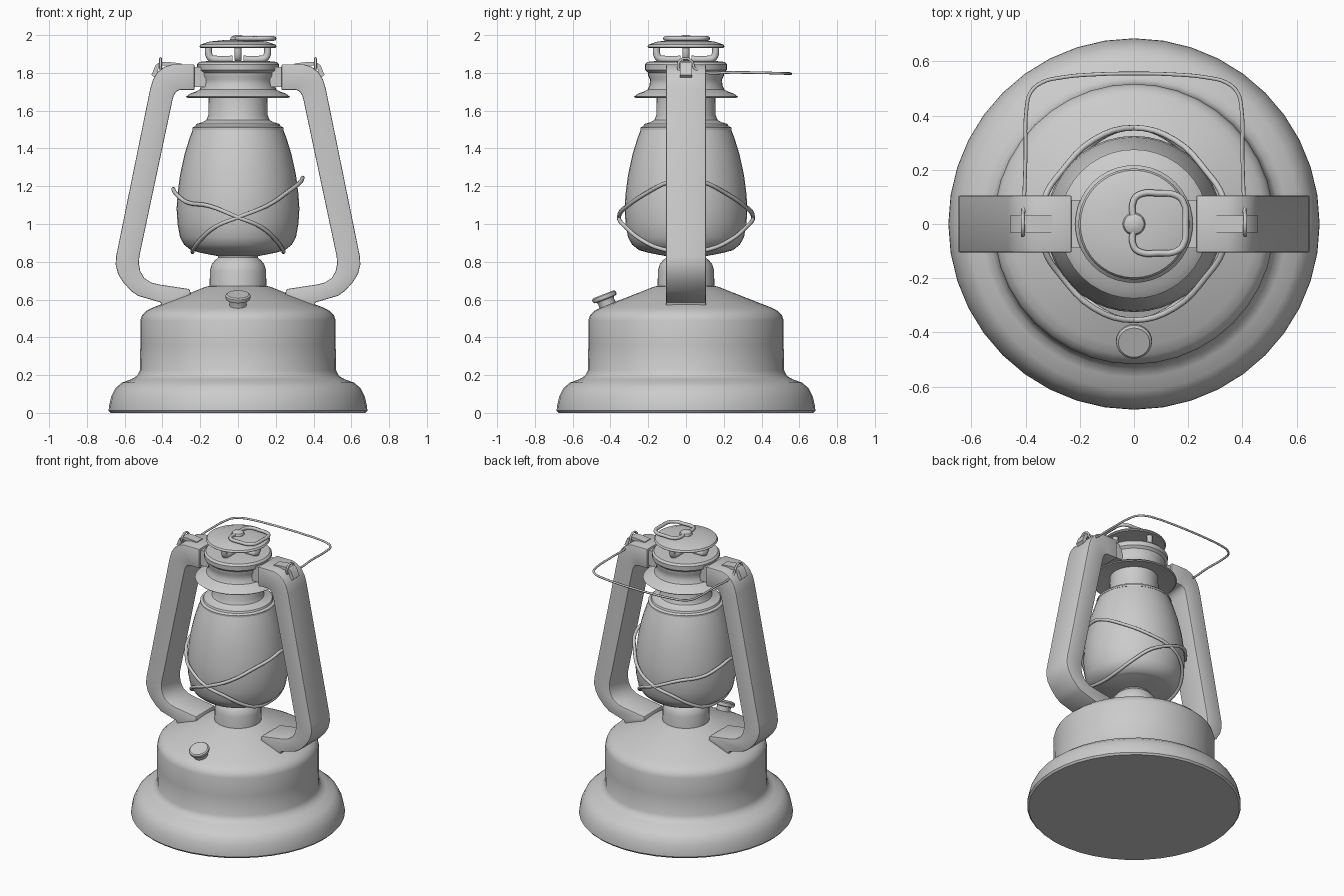
import bpy, bmesh
from math import sin, cos, pi, atan2
from mathutils import Matrix, Vector


def finish(name, bm, angle=0.6, mirror=False, bevel=0):
    bmesh.ops.remove_doubles(bm, verts=bm.verts, dist=1e-5)
    bmesh.ops.recalc_face_normals(bm, faces=bm.faces)
    if bevel:
        edges = [e for e in bm.edges if len(e.link_faces) == 2 and e.calc_face_angle() > 1.2]
        bmesh.ops.bevel(bm, geom=edges, offset=bevel, segments=2, affect='EDGES', profile=0.5)
    me = bpy.data.meshes.new(name)
    bm.to_mesh(me)
    bm.free()
    ob = bpy.data.objects.new(name, me)
    bpy.context.collection.objects.link(ob)
    shade(ob, angle)
    if mirror:
        ob.modifiers.new("mirror", 'MIRROR')
    return ob


def shade(ob, angle=0.6):
    bpy.ops.object.select_all(action='DESELECT')
    ob.select_set(True)
    bpy.context.view_layer.objects.active = ob
    bpy.ops.object.shade_smooth_by_angle(angle=angle)


def lathe(name, profile, n=40, matrix=None):
    bm = bmesh.new()
    rings = [[bm.verts.new((r * cos(2 * pi * i / n), r * sin(2 * pi * i / n), z))
              for i in range(n)] for r, z in profile if r > 0]
    for a, b in zip(rings, rings[1:]):
        for i in range(n):
            bm.faces.new((a[i], a[(i + 1) % n], b[(i + 1) % n], b[i]))
    bm.faces.new(rings[0])
    bm.faces.new(rings[-1])
    if matrix:
        bm.transform(matrix)
    return finish(name, bm)


def strap(name, outer, inner, w, bevel=0):
    # Rectangular bar lofted between two x-z outlines, mirrored to the other side
    bm = bmesh.new()
    secs = [[bm.verts.new(p) for p in ((o[0], -w, o[1]), (o[0], w, o[1]), (i[0], w, i[1]), (i[0], -w, i[1]))]
            for o, i in zip(outer, inner)]
    for a, b in zip(secs, secs[1:]):
        for k in range(4):
            bm.faces.new((a[k], a[(k + 1) % 4], b[(k + 1) % 4], b[k]))
    bm.faces.new(secs[0])
    bm.faces.new(secs[-1])
    return finish(name, bm, mirror=True, bevel=bevel)


def wire(name, pts, r, closed=False, res=4):
    cu = bpy.data.curves.new(name, 'CURVE')
    cu.dimensions = '3D'
    cu.bevel_depth = r
    cu.bevel_resolution = 2
    cu.use_fill_caps = True
    cu.resolution_u = res
    sp = cu.splines.new('BEZIER')
    sp.bezier_points.add(len(pts) - 1)
    sp.use_cyclic_u = closed
    for b, p in zip(sp.bezier_points, pts):
        b.co = p
        b.handle_left_type = b.handle_right_type = 'AUTO'
    ob = bpy.data.objects.new(name, cu)
    bpy.context.collection.objects.link(ob)
    bpy.ops.object.select_all(action='DESELECT')
    ob.select_set(True)
    bpy.context.view_layer.objects.active = ob
    bpy.ops.object.convert(target='MESH')
    shade(bpy.context.object, 0.9)
    return bpy.context.object


# Fuel tank with flared foot
lathe("fuel_tank", [(.675, 0), (.685, .012), (.683, .035), (.672, .085), (.65, .13), (.615, .16), (.565, .178),
                    (.535, .195), (.52, .225), (.517, .36), (.517, .49), (.508, .518), (.485, .54), (.45, .558),
                    (.17, .668), (.15, .672)])
# Burner and globe plate
lathe("burner", [(.155, .64), (.15, .68), (.149, .75), (.14, .785), (.12, .81), (.105, .822), (.105, .83),
                 (.15, .838), (.2, .848), (.235, .858), (.24, .866)])
# Glass globe
lathe("globe", [(.225, .855), (.25, .862), (.285, .89), (.307, .93), (.32, 1.0), (.325, 1.08), (.32, 1.16),
                (.307, 1.26), (.283, 1.37), (.255, 1.46), (.238, 1.503)])
# Collar above the globe
lathe("globe_collar", [(.242, 1.498), (.242, 1.51), (.225, 1.518), (.22, 1.53), (.19, 1.538), (.168, 1.55),
                       (.157, 1.575), (.155, 1.69)])
# Chimney hood
lathe("chimney_hood", [(.155, 1.69), (.268, 1.668), (.275, 1.674), (.25, 1.692), (.225, 1.7), (.203, 1.712),
                       (.193, 1.735), (.19, 1.765), (.2, 1.785), (.2, 1.8), (.216, 1.815), (.217, 1.845),
                       (.205, 1.858), (.165, 1.862)])
# Rain cap on four bent posts
lathe("rain_cap", [(.15, 1.935), (.198, 1.932), (.205, 1.938), (.198, 1.95), (.15, 1.966), (.08, 1.973), (.02, 1.975)])
for k in range(4):
    a = k * pi / 2
    wire("cap_post", [(r * cos(a), r * sin(a), z) for r, z in
                      ((.155, 1.945), (.155, 1.9), (.143, 1.878), (.115, 1.872), (.03, 1.872))], .019)
# Lifting ring and its knob
wire("lifting_ring", [(0, .09, 1.982), (.03, .112, 1.982), (.09, .113, 1.982), (.15, .108, 1.982), (.18, .085, 1.982),
                      (.19, 0, 1.982), (.18, -.08, 1.982), (.15, -.103, 1.982), (.09, -.107, 1.982),
                      (.03, -.106, 1.982), (0, -.085, 1.982), (0, 0, 1.982)], .012, True)
lathe("ring_knob", [(.038, 1.965), (.042, 1.977), (.037, 1.99), (.022, 1.998), (.008, 2.0)], 20)

# Side air tubes
outer = [(.23, 1.845), (.35, 1.845), (.39, 1.832), (.425, 1.805), (.45, 1.765), (.465, 1.715), (.645, .83),
         (.648, .785), (.635, .735), (.607, .69), (.565, .655), (.41, .585), (.4, .55)]
inner = [(.23, 1.71), (.305, 1.71), (.318, 1.706), (.33, 1.697), (.34, 1.68), (.347, 1.655), (.522, .83),
         (.525, .79), (.517, .75), (.497, .715), (.46, .69), (.255, .655), (.25, .62)]
outer[10:11] = [(.565, .645), (.53, .62)]
inner[10:11] = [(.46, .69), (.42, .68)]
strap("air_tube", outer, inner, .105, bevel=.006)
# Links from tubes to hood
strap("tube_link", [(.17, 1.832), (.25, 1.832)], [(.17, 1.725), (.25, 1.725)], .088)
# Ears holding the carrying handle
strap("handle_ear", [(.3, 1.85), (.37, 1.858), (.415, 1.857), (.437, 1.84), (.458, 1.79)],
      [(.3, 1.83), (.37, 1.838), (.408, 1.838), (.42, 1.825), (.435, 1.77)], .032)

# Carrying handle folded to the back, with hooked ends
half = [(.408, -.02, 1.80), (.41, -.04, 1.825), (.41, -.035, 1.86), (.41, 0, 1.877), (.41, .032, 1.858),
        (.408, .045, 1.825), (.406, .08, 1.806), (.4, .25, 1.803), (.396, .43, 1.8), (.382, .485, 1.798),
        (.34, .522, 1.797), (.27, .54, 1.797), (.14, .552, 1.796)]
wire("carrying_handle", half + [(0, .555, 1.796)] + [(-x, y, z) for x, y, z in reversed(half)], .007)

# Two tilted guard wires crossing around the globe
for s, top in ((1, 1.245), (-1, 1.185)):
    front = [(.27, -.19, top - .07), (.15, -.31, 1.095), (0, -.355, 1.035), (-.12, -.32, .985), (-.2, -.235, .915),
             (-.235, -.13, .868)]
    loop = [(.342, 0, top), (.328, -.1, top - .025)] + front + [(-.24, 0, .852)]
    loop += [(x, -y, z) for x, y, z in reversed(loop[1:-1])]
    wire("guard_wire", [(s * x, y, z) for x, y, z in loop], .011, True)

# Filler neck and cap tilted along the tank shoulder
tilt = Matrix.Translation(Vector((0, -.415, .57))) @ Matrix.Rotation(atan2(.11, .28), 4, 'X')
lathe("filler_cap", [(.048, -.03), (.045, .02), (.048, .032), (.064, .036), (.067, .045), (.066, .056), (.058, .062)],
      24, tilt)
